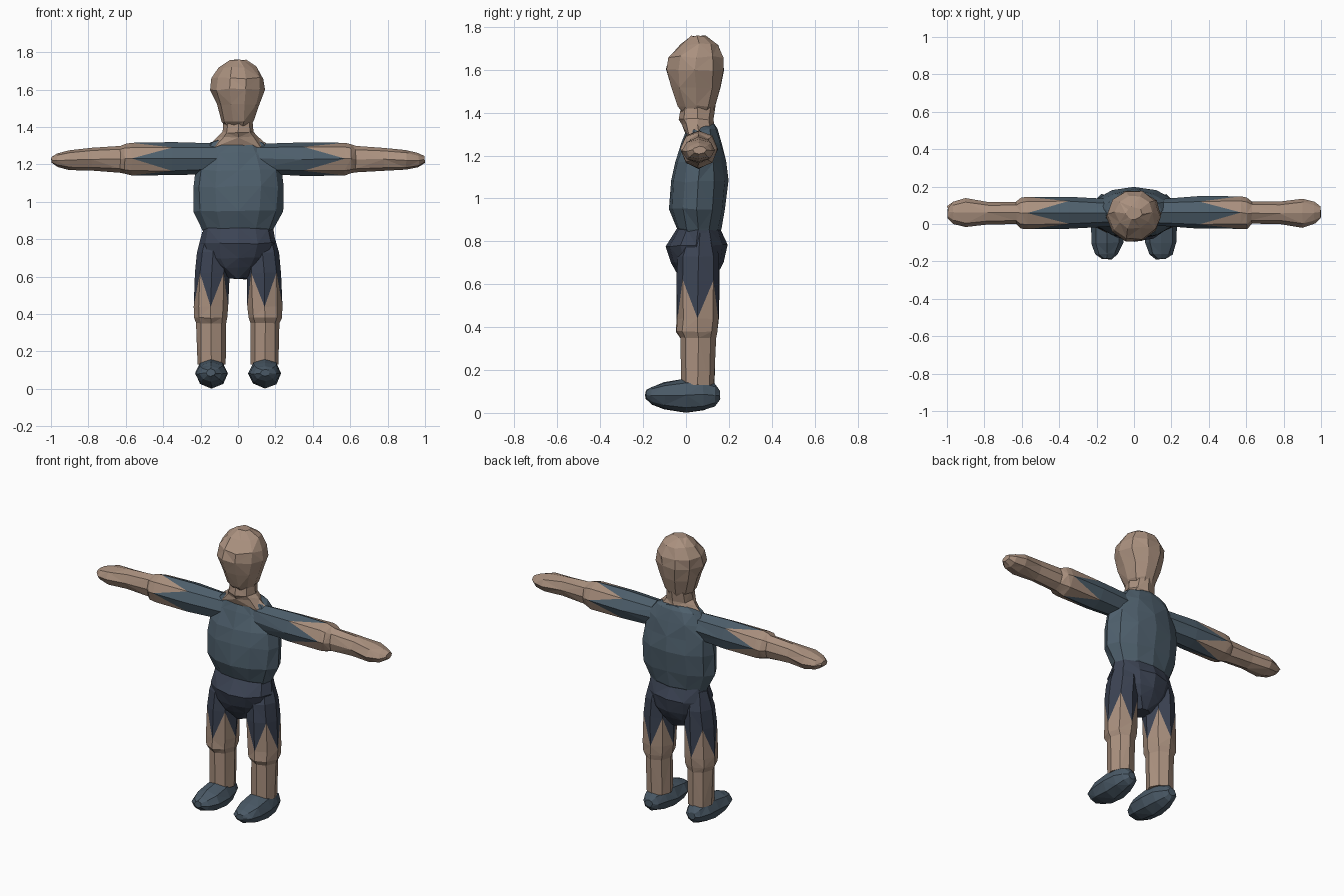
import bpy, bmesh, math, random

random.seed(4)


def material(name, rgb):
    m = bpy.data.materials.new(name)
    m.diffuse_color = (*rgb, 1)
    return m


SKIN = material("skin", (0.40, 0.28, 0.21))
SHIRT = material("shirt_blue", (0.076, 0.115, 0.15))
SHORTS = material("shorts_navy", (0.045, 0.057, 0.088))
SHOE = material("shoe_blue", (0.068, 0.10, 0.133))


def loft(name, axis, rings, sides, mats, side=1, zig=None, jitter=0.005):
    """Loft rings (position, a_min, a_max, b_min, b_max) along an axis.
    Between rings zig and zig + 1 the two materials meet in pointed teeth."""
    bm = bmesh.new()
    loops = []
    for t, a0, a1, b0, b1 in rings:
        loop = []
        for k in range(sides):
            ang = 2 * math.pi * k / sides
            a = (a0 + a1) / 2 + (a1 - a0) / 2 * math.cos(ang)
            b = (b0 + b1) / 2 + (b1 - b0) / 2 * math.sin(ang)
            p = {"x": [t, a, b], "y": [a, t, b], "z": [a, b, t]}[axis]
            p = [c + random.uniform(-jitter, jitter) for c in p]
            loop.append(bm.verts.new((p[0] * side, p[1], max(p[2], 0))))
        loops.append(loop)

    def face(vs, mat):
        bm.faces.new(vs).material_index = mat

    for i in range(len(loops) - 1):
        A, B = loops[i], loops[i + 1]
        outer = 1 if zig is not None and i > zig else 0
        for k in range(sides):
            n = (k + 1) % sides
            if i == zig:
                tip = k if k % 2 == 0 else n
                other = n if tip == k else k
                face((A[k], A[n], B[tip]), 0)
                face((A[other], B[other], B[tip]), 1)
            else:
                # alternate diagonals give the faceted look
                if (k + i) % 2:
                    face((A[k], A[n], B[n]), outer)
                    face((A[k], B[n], B[k]), outer)
                else:
                    face((A[k], A[n], B[k]), outer)
                    face((A[n], B[n], B[k]), outer)
    face(loops[0], 0)
    face(loops[-1], 0 if zig is None else 1)
    bmesh.ops.recalc_face_normals(bm, faces=bm.faces)
    me = bpy.data.meshes.new(name)
    bm.to_mesh(me)
    bm.free()
    for m in mats:
        me.materials.append(m)
    ob = bpy.data.objects.new(name, me)
    bpy.context.collection.objects.link(ob)
    return ob


# Head and neck
loft("head", "z", [
    (1.395, -.065, .065, -.01, .12), (1.43, -.085, .085, -.04, .14),
    (1.52, -.115, .115, -.08, .17), (1.60, -.145, .145, -.098, .186),
    (1.66, -.138, .138, -.085, .182), (1.72, -.10, .10, -.03, .15),
    (1.757, -.04, .04, .02, .09)], 10, [SKIN])
loft("neck", "z", [
    (1.29, -.17, .17, 0, .13), (1.345, -.11, .11, -.02, .13),
    (1.37, -.085, .085, -.03, .13), (1.43, -.08, .08, -.025, .135)], 8, [SKIN])

# Shirt body
loft("torso", "z", [
    (.80, -.17, .17, -.01, .14), (.86, -.195, .195, -.045, .165),
    (.95, -.238, .238, -.083, .187), (1.08, -.243, .243, -.072, .195),
    (1.17, -.23, .23, -.055, .185), (1.26, -.20, .20, -.022, .17),
    (1.32, -.15, .15, .0, .15), (1.345, -.08, .08, .01, .135)], 12, [SHIRT])

# Upper part of the shorts
loft("hips", "z", [
    (.59, -.05, .05, .0, .11), (.65, -.125, .125, -.045, .15),
    (.70, -.18, .18, -.07, .175), (.78, -.20, .20, -.092, .192),
    (.86, -.188, .188, -.04, .158)], 12, [SHORTS])

for s, label in ((1, "left"), (-1, "right")):
    # Arm: sleeve with pointed hem, forearm and mitten hand
    loft(label + "_arm", "x", [
        (.10, -.01, .13, 1.15, 1.31), (.35, -.027, .147, 1.14, 1.318),
        (.57, -.027, .147, 1.143, 1.316), (.605, -.025, .14, 1.15, 1.31),
        (.63, .0, .12, 1.155, 1.30), (.78, .0, .118, 1.165, 1.29),
        (.90, -.018, .137, 1.17, 1.275), (.965, .0, .12, 1.185, 1.258),
        (.997, .03, .095, 1.208, 1.242)],
        8, [SHIRT, SKIN], s, zig=1, jitter=0.003)
    # Leg: shorts leg with pointed hem, knee and shin
    loft(label + "_leg", "z", [
        (.84, .05, .19, -.0, .13), (.73, .045, .218, -.04, .155),
        (.62, .047, .23, -.047, .155), (.44, .05, .237, -.042, .152),
        (.38, .055, .235, -.045, .148), (.35, .066, .222, -.025, .138),
        (.13, .068, .218, -.022, .133)],
        8, [SHORTS, SKIN], s, zig=2, jitter=0.003)
    # Shoe
    loft(label + "_shoe", "y", [
        (-.188, .12, .17, .065, .105), (-.16, .085, .205, .04, .122),
        (-.10, .058, .228, .018, .142), (0, .055, .23, .003, .162),
        (.08, .07, .222, .012, .16), (.135, .095, .20, .03, .135),
        (.157, .12, .175, .06, .105)], 8, [SHOE], s, jitter=0.003)
